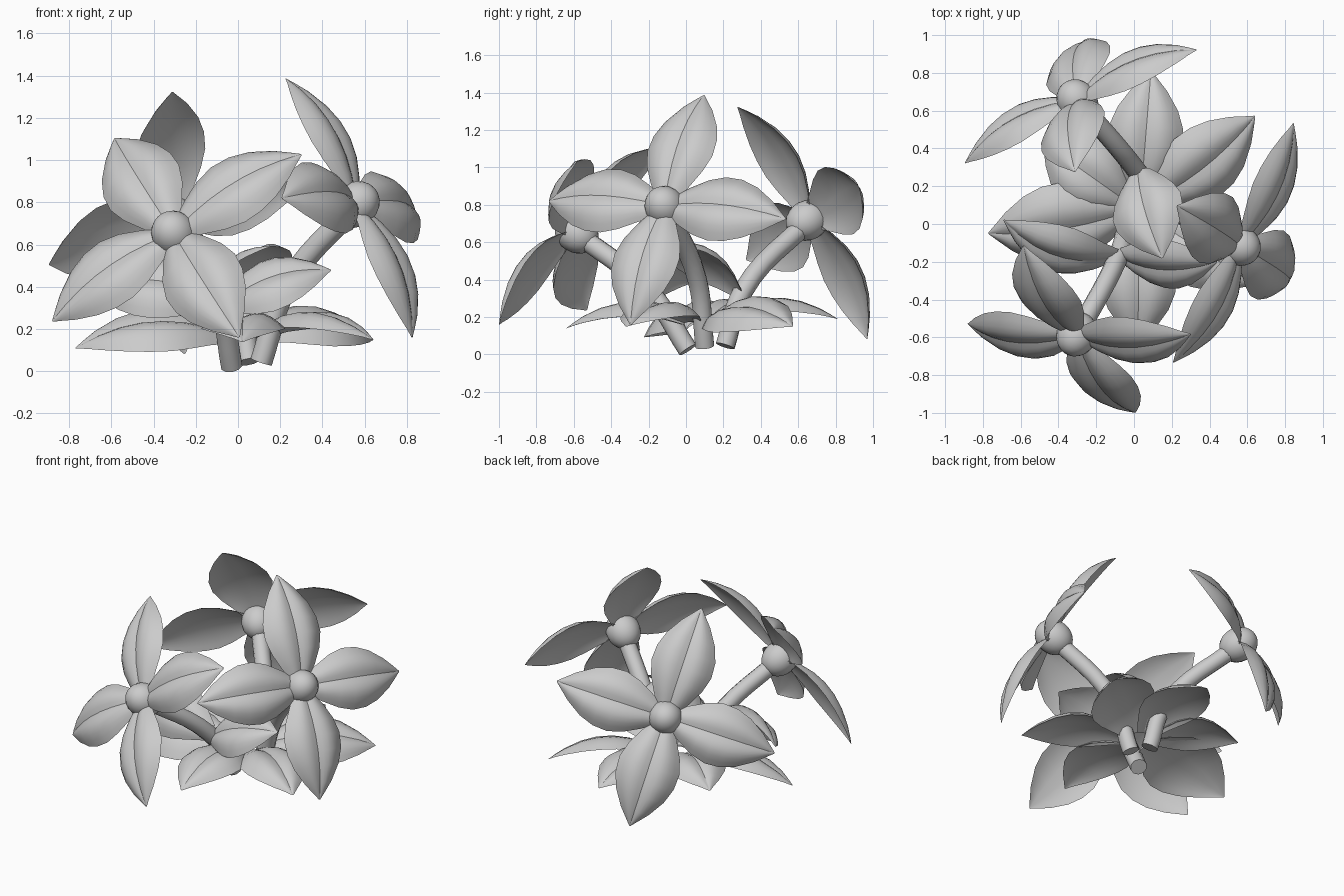
import bpy, bmesh, math
from mathutils import Vector, Matrix

cube = bpy.data.objects.get("Cube")
if cube:
    bpy.data.objects.remove(cube)

grey = bpy.data.materials.new("plain_grey")
grey.use_nodes = True
COLOUR = (0.6, 0.6, 0.6, 1)
grey.diffuse_color = COLOUR
grey.node_tree.nodes["Principled BSDF"].inputs["Base Color"].default_value = COLOUR

# Half width of a blade along its length, as (position, share of full half width)
OUTLINE = [(0, .3), (.14, .6), (.28, .86), (.42, 1), (.56, .97),
           (.7, .8), (.85, .47), (.94, .2), (1, .02)]
ACROSS = [i / 6 for i in range(-6, 7)]


def finish(obj, angle=35):
    obj.data.materials.clear()
    obj.data.materials.append(grey)
    bpy.ops.object.select_all(action='DESELECT')
    obj.select_set(True)
    bpy.context.view_layer.objects.active = obj
    bpy.ops.object.shade_smooth_by_angle(angle=math.radians(angle))


def blade(name, base, tip, up, half=0.2, arch=0.08):
    """Arched pointed blade: two puffed halves with a fine midrib crease, hollow back."""
    base, tip = Vector(base), Vector(tip)
    along = (tip - base).normalized()
    side = Vector(up).cross(along).normalized()
    top = along.cross(side)
    bm = bmesh.new()
    layers = []
    for puff in (0.14, 0.0):
        rows = []
        for t, share in OUTLINE:
            w = half * share
            row = []
            for s in ACROSS:
                a = abs(s)
                h = arch * 4 * t * (1 - t) - 0.28 * w * s * s
                h += w * puff * math.sin(math.pi * a)
                if not puff:
                    h -= 0.06 * w * (1 - a)
                row.append(bm.verts.new(base.lerp(tip, t) + side * w * s + top * h))
            rows.append(row)
        for r0, r1 in zip(rows, rows[1:]):
            for i in range(len(ACROSS) - 1):
                bm.faces.new((r0[i], r0[i + 1], r1[i + 1], r1[i]))
        layers.append(rows)
    # Close the two ends, then weld the rims
    for k in (0, -1):
        a, b = layers[0][k], layers[1][k]
        for i in range(len(ACROSS) - 1):
            bm.faces.new((a[i], a[i + 1], b[i + 1], b[i]))
    bmesh.ops.remove_doubles(bm, verts=bm.verts, dist=0.0002)
    bmesh.ops.recalc_face_normals(bm, faces=bm.faces)
    mesh = bpy.data.meshes.new(name)
    bm.to_mesh(mesh)
    bm.free()
    obj = bpy.data.objects.new(name, mesh)
    bpy.context.collection.objects.link(obj)
    finish(obj)


def stem(name, points, radius=0.053):
    curve = bpy.data.curves.new(name, 'CURVE')
    curve.dimensions = '3D'
    curve.bevel_depth = radius
    curve.bevel_resolution = 3
    curve.resolution_u = 6
    curve.use_fill_caps = True
    spline = curve.splines.new('BEZIER')
    spline.bezier_points.add(len(points) - 1)
    for p, co in zip(spline.bezier_points, points):
        p.co = co
        p.handle_left_type = p.handle_right_type = 'AUTO'
    obj = bpy.data.objects.new(name, curve)
    bpy.context.collection.objects.link(obj)
    bpy.ops.object.select_all(action='DESELECT')
    obj.select_set(True)
    bpy.context.view_layer.objects.active = obj
    bpy.ops.object.convert(target='MESH')
    finish(bpy.context.object, 40)


def flower(name, centre, normal, first, root, bend):
    """Four equal petals round a ball, on a bent stem."""
    centre, normal = Vector(centre), Vector(normal).normalized()
    first = Vector(first)
    first = (first - normal * first.dot(normal)).normalized()
    for i in range(4):
        out = Matrix.Rotation(i * math.pi / 2, 3, normal) @ first
        blade(f"{name}_petal_{i + 1}", centre + out * 0.03,
              centre + out * 0.71 - normal * 0.055, normal, 0.195)
    # Slightly long ball reaching behind the petals
    bpy.ops.mesh.primitive_uv_sphere_add(segments=20, ring_count=12, radius=0.107,
                                         location=centre - normal * 0.02)
    ball = bpy.context.object
    ball.name = name + "_centre"
    ball.rotation_euler = normal.to_track_quat('Z', 'Y').to_euler()
    ball.scale.z = 1.15
    finish(ball)
    stem(name + "_stem", [root, bend, centre])


# Flowers: centre, facing, first petal direction, stem root and bend
flower("front_flower", (-.31, -.6, .66), (-.37, -.78, .5), (-.28, .48, .45),
       (-.03, .01, .025), (-.09, -.19, .33))
flower("side_flower", (.57, -.12, .8), (.79, -.36, .5), (-.35, .22, .59),
       (.11, .1, .045), (.23, .06, .4))
flower("back_flower", (-.31, .665, .725), (-.5, .76, .4), (-.01, -.36, .58),
       (.05, .21, .045), (0, .3, .33))

# Low leaves spread round the foot of the plant: tip, upward side, half width
LOW_LEAVES = [((.09, .81, .19), (0, 0, 1), .2),
              ((.64, .57, .15), (.22, -.32, .9), .21),
              ((.64, -.32, .15), (0, 0, 1), .2),
              ((.02, -.64, .14), (0, 0, 1), .2),
              ((-.77, -.05, .11), (0, -.35, .94), .235),
              ((-.48, .43, .18), (0, 0, 1), .2)]
for i, (tip, up, half) in enumerate(LOW_LEAVES):
    foot = Vector((.03, .07, .18))
    foot += (Vector(tip) - foot).normalized() * 0.08
    blade(f"low_leaf_{i + 1}", foot, tip, up, half, 0.1)

# Leaves growing from the stems
blade("stem_leaf_right", (-.1, -.18, .33), (-.69, .02, .38), (-.3, -.6, .6), 0.19, 0.12)
blade("stem_leaf_left", (-.07, -.18, .31), (.44, -.2, .48), (-.3, -.6, .6), 0.18, 0.08)
blade("stem_leaf_back", (.02, .28, .34), (.15, -.18, .59), (-.3, .4, .5), 0.2, 0.08)
